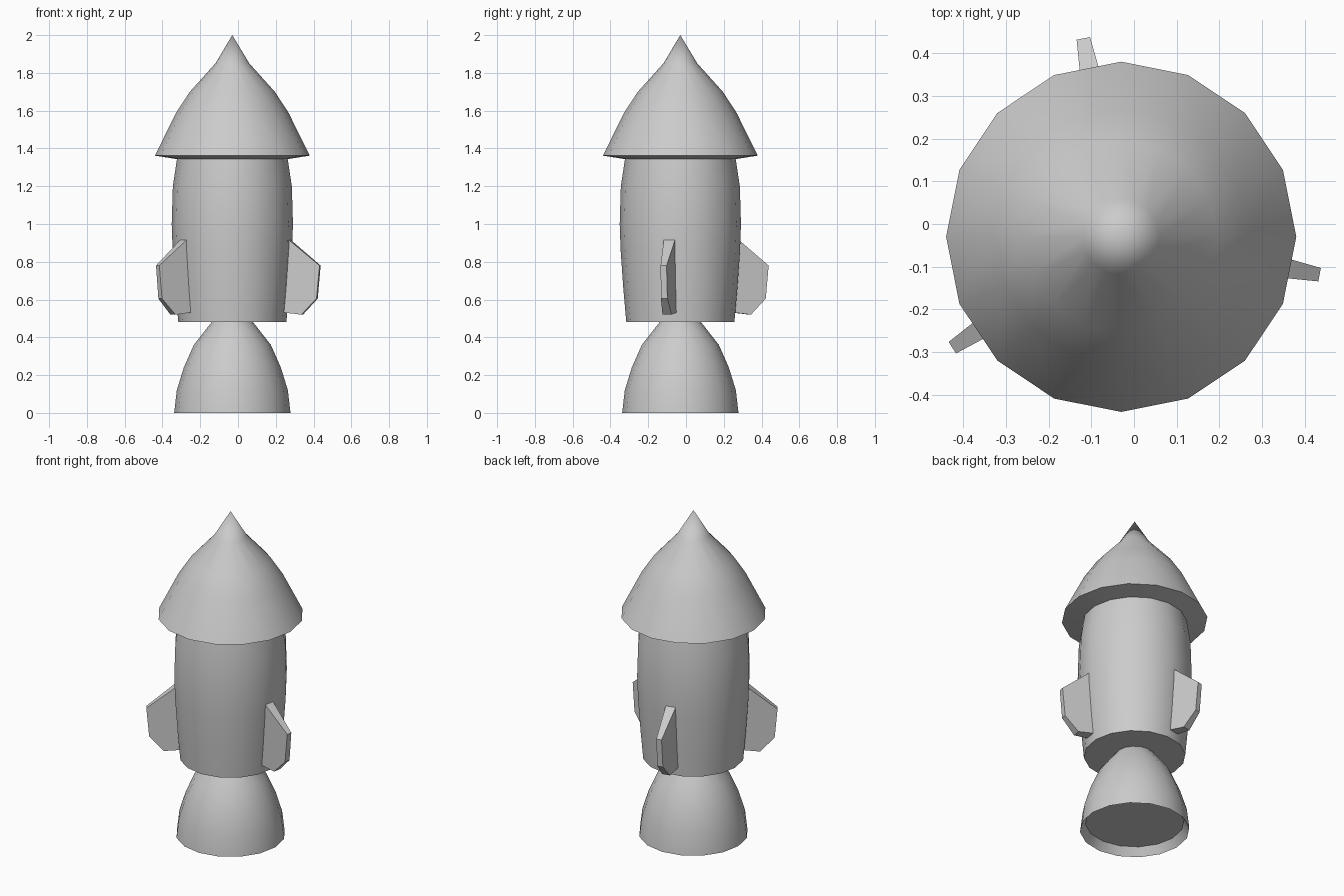
import bpy, bmesh, math

if "Cube" in bpy.data.objects:
    bpy.data.objects.remove(bpy.data.objects["Cube"])

AXIS = (-0.03, -0.03, 0.0)
SIDES = 16


def finish(name, bm, smooth):
    bmesh.ops.recalc_face_normals(bm, faces=bm.faces)
    mesh = bpy.data.meshes.new(name)
    bm.to_mesh(mesh)
    bm.free()
    ob = bpy.data.objects.new(name, mesh)
    ob.location = AXIS
    bpy.context.collection.objects.link(ob)
    if smooth:
        bpy.ops.object.select_all(action='DESELECT')
        ob.select_set(True)
        bpy.context.view_layer.objects.active = ob
        bpy.ops.object.shade_smooth_by_angle(angle=math.radians(30))
    return ob


def lathe(name, profile):
    """Spin an (r, z) profile about the rocket axis."""
    bm = bmesh.new()
    vs = [bm.verts.new((r, 0, z)) for r, z in profile]
    es = [bm.edges.new(p) for p in zip(vs, vs[1:])]
    bmesh.ops.spin(bm, geom=vs + es, cent=(0, 0, 0), axis=(0, 0, 1),
                   angle=2 * math.pi, steps=SIDES, use_duplicate=False)
    bmesh.ops.remove_doubles(bm, verts=bm.verts, dist=1e-4)
    return finish(name, bm, True)


def fin(name, degrees):
    """Radial fin, tapering in thickness towards its tip."""
    outline = [(0.27, 0.949), (0.473, 0.78), (0.457, 0.605),
               (0.376, 0.52), (0.27, 0.533)]
    a = math.radians(degrees)
    bm = bmesh.new()
    rings = []
    for side in (-1, 1):
        ring = []
        for r, z in outline:
            t = side * (0.034 - (r - 0.27) / 0.203 * 0.018)
            ring.append(bm.verts.new((r * math.cos(a) - t * math.sin(a),
                                      r * math.sin(a) + t * math.cos(a), z)))
        bm.faces.new(ring)
        rings.append(ring)
    n = len(outline)
    for i in range(n):
        j = (i + 1) % n
        bm.faces.new((rings[0][i], rings[0][j], rings[1][j], rings[1][i]))
    return finish(name, bm, False)


# Nose cone with overhanging, slightly dished-down underside
lathe("nose_cone", [(0, 2.0), (0.09, 1.85), (0.225, 1.70), (0.297, 1.59),
                    (0.41, 1.362), (0.29, 1.343)])

# Barrel-shaped body with a flat bottom
lathe("body", [(0.293, 1.345), (0.315, 1.2), (0.321, 1.0), (0.316, 0.86),
               (0.302, 0.66), (0.286, 0.48), (0.10, 0.48)])

# Engine bell with a shallow recess underneath
lathe("nozzle", [(0.11, 0.48), (0.204, 0.36), (0.257, 0.24), (0.294, 0.12),
                 (0.308, 0.0), (0.278, 0.05), (0, 0.05)])

# Three fins
for label, deg in (("right", -10.8), ("back", 100.8), ("left", 213.3)):
    fin(f"fin_{label}", deg)
